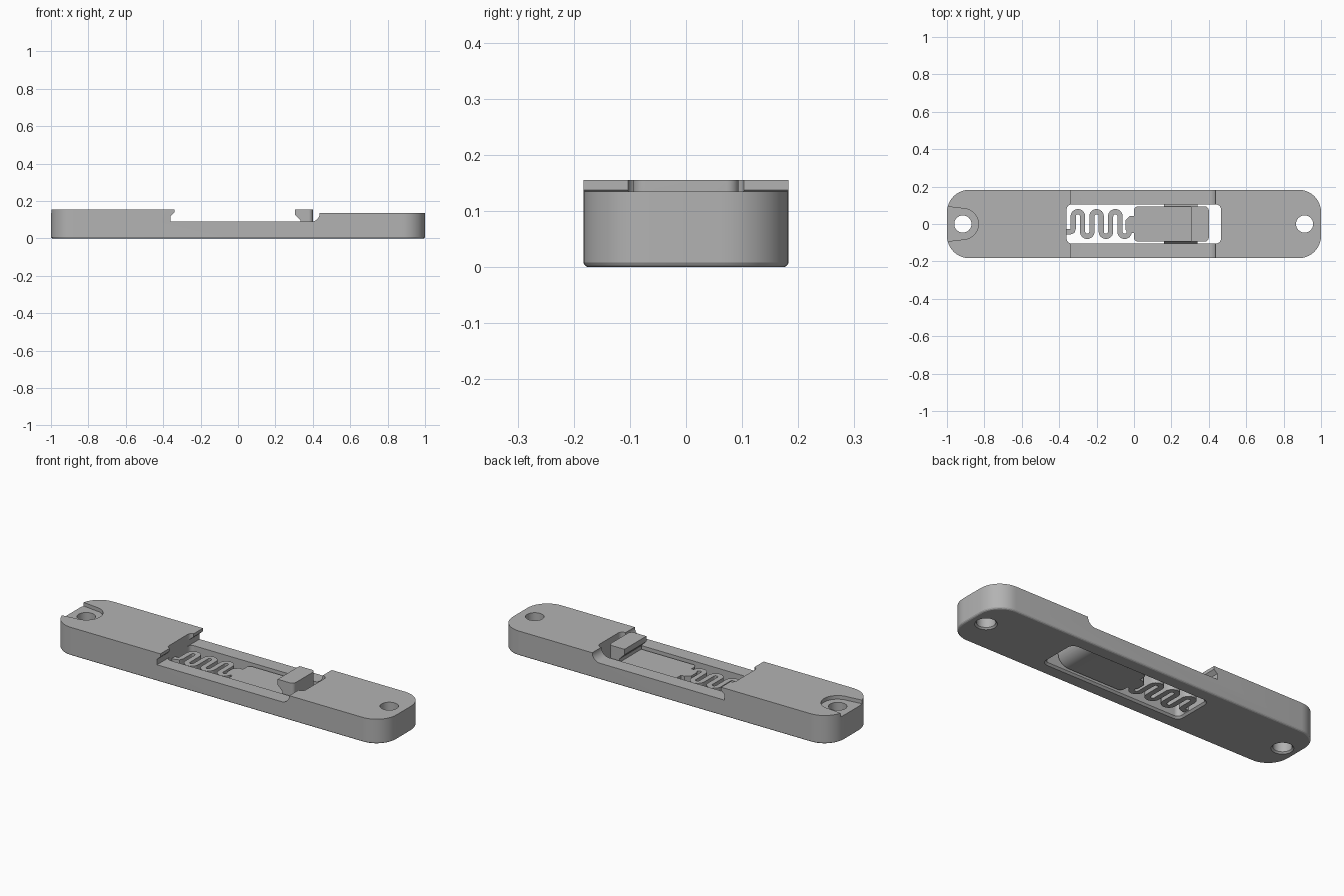
import bpy, bmesh
from math import sin, cos, pi, radians
from mathutils import Vector

cube = bpy.data.objects.get("Cube")
if cube:
    bpy.data.objects.remove(cube, do_unlink=True)

grey = bpy.data.materials.new("plain grey")
grey.use_nodes = True
tone = (0.45, 0.45, 0.45, 1)
grey.diffuse_color = tone
grey.node_tree.nodes["Principled BSDF"].inputs["Base Color"].default_value = tone


def arc(cx, cy, r, a0, a1, n=10):
    return [(cx + r * cos(radians(a0 + (a1 - a0) * i / n)),
             cy + r * sin(radians(a0 + (a1 - a0) * i / n))) for i in range(n + 1)]


def rounded(x0, x1, half, r, grow=0.0):
    """Rounded rectangle outline, symmetric in y."""
    x0, x1, half, r2 = x0 - grow, x1 + grow, half + grow, r + grow
    pts = []
    for cx, cy, a in ((x1 - r2, half - r2, 0), (x0 + r2, half - r2, 90),
                      (x0 + r2, r2 - half, 180), (x1 - r2, r2 - half, 270)):
        pts += arc(cx, cy, r2, a, a + 90)
    return pts


def circle(cx, r):
    return arc(cx, 0, r, 0, 360, 40)[:-1]


def loft(name, rings):
    """Solid through matching rings of 3D points."""
    bm = bmesh.new()
    rows = [[bm.verts.new(p) for p in ring] for ring in rings]
    n = len(rows[0])
    bm.faces.new(rows[0])
    bm.faces.new(rows[-1])
    for a, b in zip(rows, rows[1:]):
        for i in range(n):
            j = (i + 1) % n
            bm.faces.new((a[i], a[j], b[j], b[i]))
    bmesh.ops.recalc_face_normals(bm, faces=bm.faces)
    mesh = bpy.data.meshes.new(name)
    bm.to_mesh(mesh)
    bm.free()
    mesh.materials.append(grey)
    ob = bpy.data.objects.new(name, mesh)
    bpy.context.collection.objects.link(ob)
    return ob


def upright(name, *layers):
    """Plan outlines stacked in z, given as (outline, z)."""
    return loft(name, [[(x, y, z) for x, y in pts] for pts, z in layers])


def sideways(name, pts, half):
    """Side profile extruded across y."""
    return loft(name, [[(x, y, z) for x, z in pts] for y in (-half, half)])


def select(ob):
    bpy.ops.object.select_all(action='DESELECT')
    ob.select_set(True)
    bpy.context.view_layer.objects.active = ob


def combine(ob, cutter, mode):
    select(ob)
    mod = ob.modifiers.new("cut", 'BOOLEAN')
    mod.operation = mode
    mod.solver = 'EXACT'
    mod.object = cutter
    bpy.ops.object.modifier_apply(modifier=mod.name)
    bpy.data.objects.remove(cutter, do_unlink=True)


def smooth(ob):
    select(ob)
    bpy.ops.object.shade_smooth_by_angle(angle=radians(25))


# Body: rounded bar with a softened lower edge, trimmed to its side profile
plan = rounded(-1, 1, 0.183, 0.12)
body = upright("body", (rounded(-1, 1, 0.183, 0.12, -0.008), 0),
               (rounded(-1, 1, 0.183, 0.12, -0.003), 0.003),
               (plan, 0.008), (plan, 0.2))
profile = [(-1.1, -0.1), (1.1, -0.1), (1.1, 0.135), (0.437, 0.135)]
profile += arc(0.392, 0.135, 0.045, -10, -90, 8)
profile += [(-0.36, 0.09), (-0.36, 0.12), (-0.34, 0.138), (-0.34, 0.155), (-1.1, 0.155)]
combine(body, sideways("profile_cutter", profile, 0.3), 'INTERSECT')

# Through slot with a bevelled lower rim
slot = (-0.36, 0.465, 0.104, 0.025)
combine(body, upright("slot_cutter", (rounded(*slot, 0.02), -0.01),
                      (rounded(*slot), 0.01), (rounded(*slot), 0.3)), 'DIFFERENCE')

# Mounting holes
for x in (-0.915, 0.912):
    combine(body, upright("hole_cutter", (circle(x, 0.064), -0.01),
                          (circle(x, 0.046), 0.008), (circle(x, 0.046), 0.3)), 'DIFFERENCE')

# Shallow notch around the end hole, open at the end
notch = arc(-0.915, 0, 0.083, -90, 90, 24) + [(-1.1, 0.105), (-1.1, -0.105)]
combine(body, upright("notch_cutter", (notch, 0.135), (notch, 0.3)), 'DIFFERENCE')
smooth(body)

# Sliding latch: flat plate with a raised hooked button and a swept underside
LOW, HIGH = 0.015, 0.076
side = [(0, LOW), (0.32, LOW)] + arc(0.32, 0.095, 0.08, -80, 0, 10)
side += [(0.4, 0.155), (0.305, 0.155), (0.305, 0.125), (0.335, 0.095), (0.335, HIGH), (0, HIGH)]
latch = sideways("latch", side, 0.2)
outline = rounded(0, 0.4, 0.094, 0.022)
combine(latch, upright("latch_outline", (outline, -0.1), (outline, 0.3)), 'INTERSECT')
smooth(latch)

# Guide ribs along the latch sides
for s, label in ((1, "back"), (-1, "front")):
    ring = [(0.09, 0.02), (0.103, 0.03), (0.103, 0.05), (0.09, 0.07)]
    loft(label + "_guide_rib", [[(x, s * y, z) for y, z in ring] for x in (0.16, 0.34)])

# Neck joining spring and latch
neck = [(0.01, -0.048), (0.01, 0.043), (-0.022, 0.043), (-0.046, 0.02),
        (-0.046, -0.03), (-0.03, -0.048)]
upright("spring_neck", (neck, LOW), (neck, HIGH))

# Serpentine spring: alternating half-turns swept as a flat ribbon
path = [(-0.375, -0.042), (-0.34, -0.042), (-0.329, -0.038), (-0.325, -0.025)]
for i in range(6):
    cx = -0.3 + 0.05 * i
    if i % 2 == 0:
        path += arc(cx, 0.041, 0.025, 180, 0, 12)
    else:
        path += arc(cx, -0.041, 0.025, 180, 360, 12)
path.append((-0.025, 0.0))
left, right = [], []
for i, p in enumerate(path):
    d = Vector(path[min(i + 1, len(path) - 1)]) - Vector(path[max(i - 1, 0)])
    offset = Vector((-d.y, d.x)).normalized() * 0.014
    left.append(tuple(Vector(p) + offset))
    right.append(tuple(Vector(p) - offset))
ribbon = left + right[::-1]
spring = upright("spring", (ribbon, LOW), (ribbon, HIGH))
smooth(spring)
